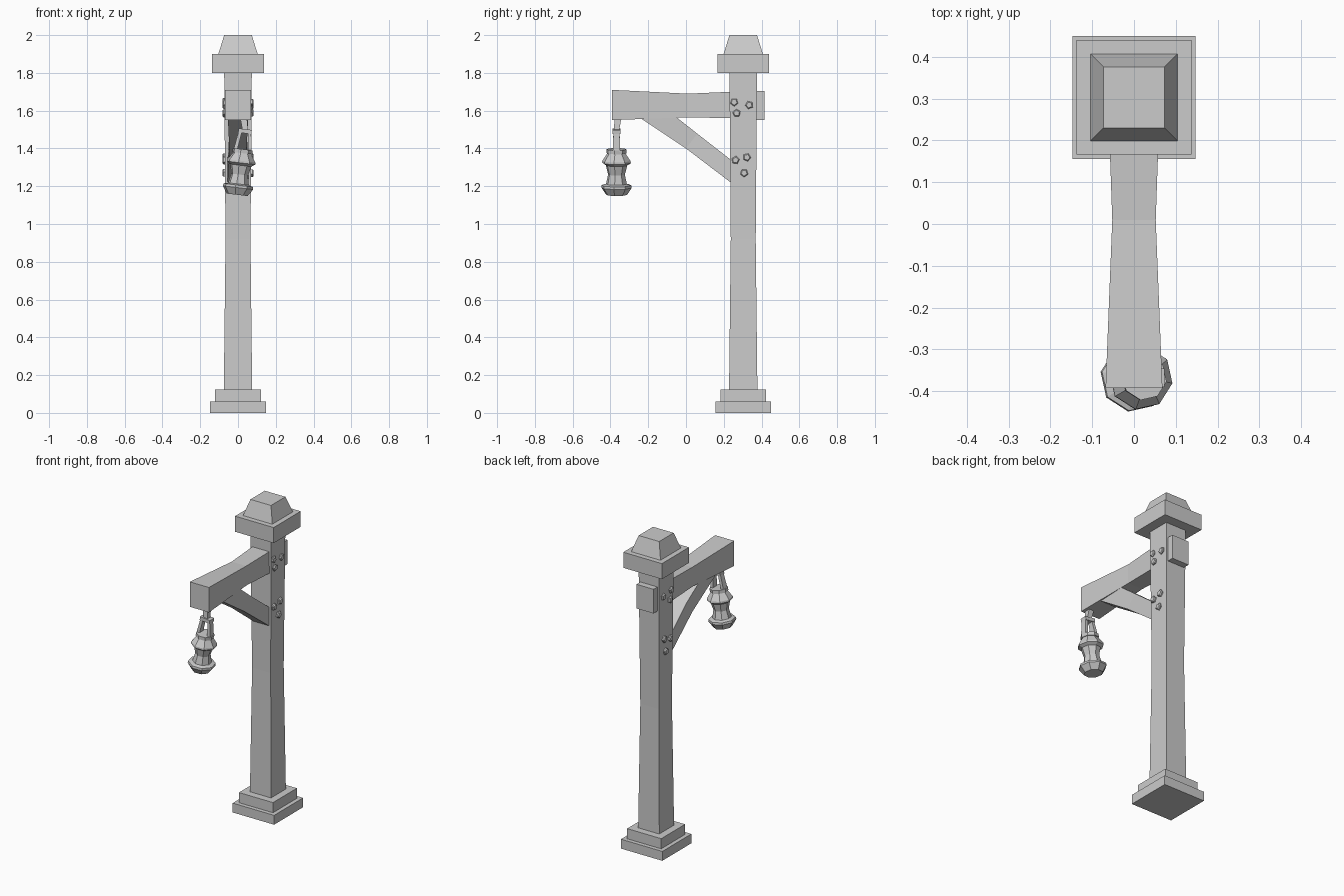
import bpy, bmesh
from math import cos, sin, pi, radians
from mathutils import Vector, Matrix

cube = bpy.data.objects.get("Cube")
if cube:
    bpy.data.objects.remove(cube, do_unlink=True)

grey = bpy.data.materials.new("plain grey")
grey.use_nodes = True
grey.diffuse_color = (0.6, 0.6, 0.6, 1)
grey.node_tree.nodes["Principled BSDF"].inputs["Base Color"].default_value = (0.6, 0.6, 0.6, 1)

POST_Y = 0.303


def loft(name, rings, matrix=None):
    """Skin a closed solid through rings of equal point count."""
    bm = bmesh.new()
    loops = [[bm.verts.new(p) for p in ring] for ring in rings]
    n = len(loops[0])
    for a, b in zip(loops, loops[1:]):
        for i in range(n):
            j = (i + 1) % n
            bm.faces.new((a[i], a[j], b[j], b[i]))
    bm.faces.new(loops[0][::-1])
    bm.faces.new(loops[-1])
    if matrix:
        bm.transform(matrix)
    bmesh.ops.recalc_face_normals(bm, faces=bm.faces)
    mesh = bpy.data.meshes.new(name)
    bm.to_mesh(mesh)
    bm.free()
    mesh.materials.append(grey)
    obj = bpy.data.objects.new(name, mesh)
    bpy.context.collection.objects.link(obj)
    return obj


def square(half, z, x=0, y=POST_Y, half_y=None):
    hy = half_y or half
    return [(x - half, y - hy, z), (x + half, y - hy, z),
            (x + half, y + hy, z), (x - half, y + hy, z)]


def upright(name, sections, **kw):
    return loft(name, [square(h, z) for h, z in sections], **kw)


def circle(r, z, sides, phase=0):
    return [(r * cos(phase + 2 * pi * i / sides),
             r * sin(phase + 2 * pi * i / sides), z) for i in range(sides)]


# Post with stepped foot and cap
upright("base_plinth", [(0.147, 0), (0.147, 0.06)])
upright("base_step", [(0.121, 0.06), (0.121, 0.125)])
upright("post", [(0.075, 0.125), (0.066, 0.92), (0.073, 1.8)])
upright("cap_block", [(0.137, 1.8), (0.137, 1.9)])
upright("cap_top", [(0.104, 1.9), (0.073, 2.0)])


# Waisted arm, passing through the post to a stub at the back
def arm_section(y, half, low, high):
    return [(-half, y, low), (half, y, low), (half, y, high), (-half, y, high)]


loft("arm", [arm_section(-0.392, 0.068, 1.55, 1.71),
             arm_section(0.01, 0.052, 1.565, 1.69),
             arm_section(0.24, 0.06, 1.56, 1.7)])
loft("arm_stub", [arm_section(0.3, 0.06, 1.55, 1.705),
                  arm_section(0.415, 0.06, 1.55, 1.705)])

# Diagonal brace, each section given by its lower and upper edge (y, z)
brace = [((0.25, 1.21), (0.25, 1.33), 0.056),
         ((0.0, 1.4), (0.06, 1.478), 0.046),
         ((-0.255, 1.57), (-0.057, 1.57), 0.054)]
loft("brace", [[(-w, *lo), (w, *lo), (w, *hi), (-w, *hi)] for lo, hi, w in brace])

# Five-sided bolts on both sides of the post
bolts = [(0.255, 1.645), (0.335, 1.63), (0.268, 1.587),
         (0.262, 1.338), (0.322, 1.353), (0.308, 1.27)]
for side, label in ((1, "left"), (-1, "right")):
    for k, (y, z) in enumerate(bolts):
        place = (Matrix.Translation((side * 0.06, y, z))
                 @ Matrix.Rotation(side * pi / 2, 4, "Y"))
        loft(f"bolt_{label}_{k + 1}",
             [circle(0.022, 0, 5, k), circle(0.022, 0.017, 5, k),
              circle(0.016, 0.023, 5, k)], place)

# Hook under the arm
HANG = Vector((0.038, -0.368, 1.5))
loft("hook", [square(0.014, 1.495, HANG.x, HANG.y),
              square(0.018, 1.56, HANG.x - 0.008, HANG.y + 0.008)])

# Lantern, hanging slightly askew; heights are measured down from the hook
tilt = Matrix.Translation(HANG) @ Matrix.Rotation(radians(7), 4, "Y")


def turned(name, profile):
    return loft(name, [circle(r, z - HANG.z, 8, radians(-10)) for r, z in profile], tilt)


turned("lantern_base", [(0.056, 1.152), (0.082, 1.19), (0.08, 1.203), (0.055, 1.21)])
turned("lantern_body", [(0.058, 1.2), (0.045, 1.26), (0.06, 1.318)])
turned("lantern_roof", [(0.056, 1.308), (0.077, 1.322), (0.076, 1.333), (0.045, 1.378)])
turned("lantern_collar", [(0.054, 1.374), (0.054, 1.395)])

# Lantern handle: two leaning bars and a crossbar
for side, label in ((1, "left"), (-1, "right")):
    loft(f"handle_bar_{label}",
         [square(0.01, -0.11, side * 0.038, 0, 0.02),
          square(0.009, -0.01, side * 0.024, 0, 0.016)], tilt)
loft("handle_crossbar", [square(0.035, -0.02, 0, 0, 0.022),
                         square(0.035, 0.002, 0, 0, 0.022)], tilt)
